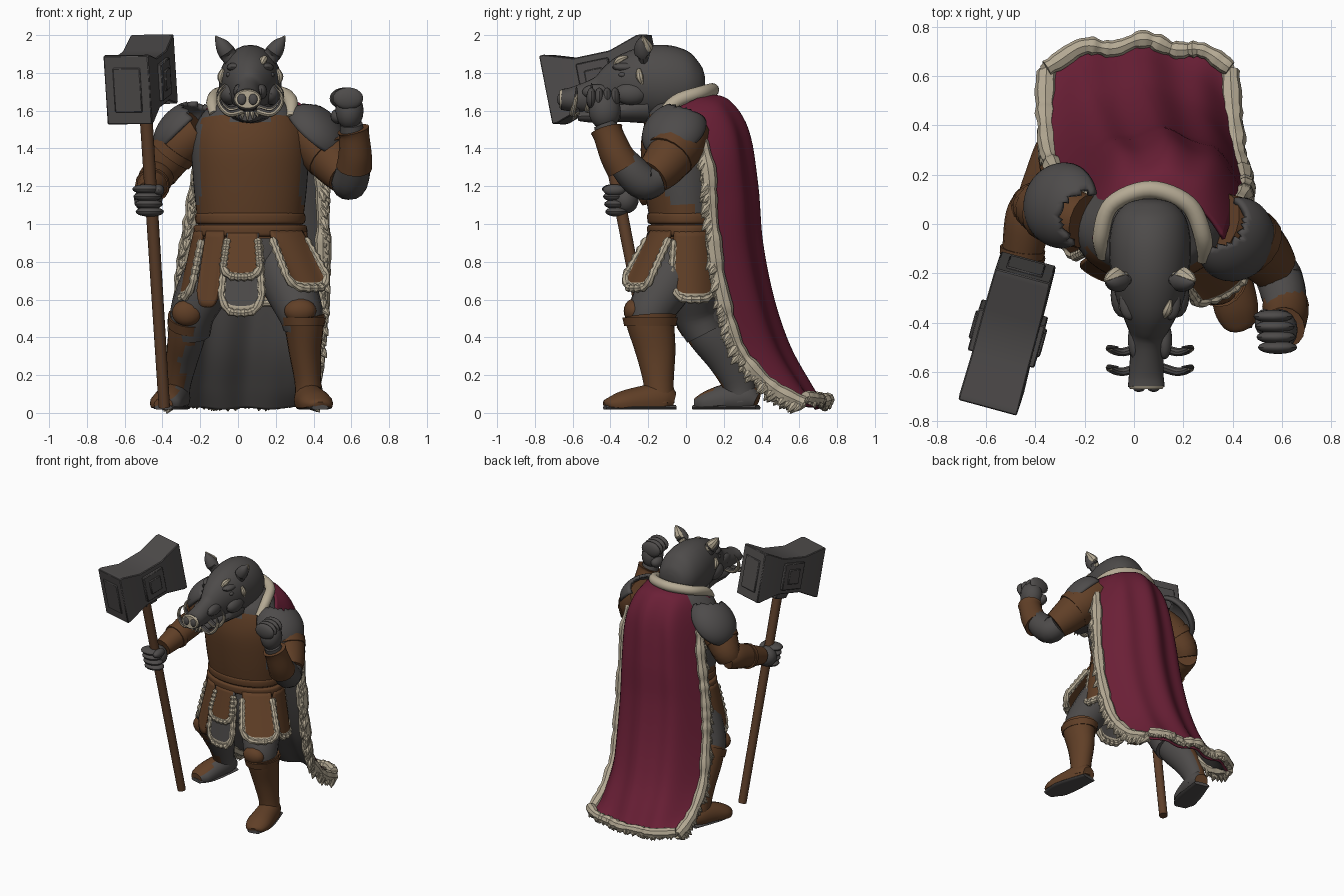
import bpy, bmesh, math, random
from mathutils import Vector, Matrix

random.seed(4)
if "Cube" in bpy.data.objects:
    bpy.data.objects.remove(bpy.data.objects["Cube"])


def material(name, *rgb):
    m = bpy.data.materials.new(name)
    m.use_nodes = True
    m.diffuse_color = (*rgb, 1)
    m.node_tree.nodes["Principled BSDF"].inputs["Base Color"].default_value = (*rgb, 1)
    return m


GREY = material("dark_hide", .075, .070, .068)
IRON = material("iron", .076, .071, .070)
LEATHER = material("brown_leather", .118, .050, .020)
WOOD = material("wood", .112, .050, .023)
RED = material("crimson_cloth", .145, .014, .037)
FUR = material("pale_fur", .46, .40, .295)
CX = .065                      # body centre line
made = []


def finish(bm, name, mats, rule=None):
    mats = mats if isinstance(mats, (list, tuple)) else [mats]
    bmesh.ops.recalc_face_normals(bm, faces=bm.faces)
    bm.normal_update()
    if rule:
        for f in bm.faces:
            f.material_index = rule(f.calc_center_median(), f.normal)
    me = bpy.data.meshes.new(name)
    bm.to_mesh(me)
    bm.free()
    ob = bpy.data.objects.new(name, me)
    for m in mats:
        me.materials.append(m)
    bpy.context.collection.objects.link(ob)
    made.append(ob)
    return ob


def smooth(pts, steps):
    """Catmull-Rom interpolation of equal length tuples."""
    out = []
    for i in range(len(pts) - 1):
        a, b, c, d = pts[max(i - 1, 0)], pts[i], pts[i + 1], pts[min(i + 2, len(pts) - 1)]
        for k in range(steps):
            t = k / steps
            out.append([q + t / 2 * (r - p + t * (2 * p - 5 * q + 4 * r - s + t * (3 * q - p - 3 * r + s)))
                        for p, q, r, s in zip(a, b, c, d)])
    return out + [list(pts[-1])]


def loft(name, paths, mats, sides=16, ref=(0, 1, 0), steps=4, floor=-9, phase=0, rule=None):
    """Skin rings (x, y, z, width[, height]) along each path."""
    bm = bmesh.new()
    for path in paths:
        st = smooth(path, steps)
        rings = []
        for i, s in enumerate(st):
            t = Vector(st[min(i + 1, len(st) - 1)][:3]) - Vector(st[max(i - 1, 0)][:3])
            side = t.cross(Vector(ref)).normalized()
            up = side.cross(t).normalized()
            ring = []
            for k in range(sides):
                a = phase + math.tau * k / sides
                p = Vector(s[:3]) + side * math.cos(a) * s[3] + up * math.sin(a) * s[-1]
                p.z = max(p.z, floor)
                ring.append(bm.verts.new(p))
            rings.append(ring)
        for r, q in zip(rings, rings[1:]):
            for k in range(sides):
                j = (k + 1) % sides
                bm.faces.new((r[k], r[j], q[j], q[k]))
        bm.faces.new(rings[0])
        bm.faces.new(rings[-1])
    return finish(bm, name, mats, rule)


def balls(name, items, mat):
    """Ellipsoids given as (centre, radii)."""
    bm = bmesh.new()
    for c, r in items:
        bmesh.ops.create_uvsphere(bm, u_segments=16, v_segments=10, radius=1,
                                  matrix=Matrix.Translation(c) @ Matrix.Diagonal((*r, 1)))
    return finish(bm, name, mat)


# Torso, pelvis and belt
def rings(*rows):
    return [(CX, y, z, rx, ry) for z, y, rx, ry in rows]


loft("torso", [rings((.92, 0, .27, .17), (1.02, 0, .28, .19), (1.2, -.01, .3, .21), (1.4, -.02, .31, .22),
                     (1.52, -.02, .29, .2), (1.62, 0, .22, .17), (1.68, 0, .14, .11))],
     [GREY, LEATHER], sides=48, rule=lambda c, n: int(
         c.y < .04 and c.z < 1.56 and (c.z < 1.1 or c.y < -.07 and abs(c.x - CX) < .262)))
loft("pelvis", [rings((.96, 0, .26, .16), (.8, 0, .26, .16), (.68, .01, .2, .13))], GREY, 28)
for i, (z, r) in enumerate(((.935, .285), (1.0, .275))):
    loft(f"belt_{i}", [rings((z, 0, r, .19), (z + .01, 0, r + .015, .203), (z + .05, 0, r + .015, .205),
                             (z + .06, 0, r, .195))], LEATHER, 36)


# Skirt flaps with fur hems
def flap(name, deg, half, top, drop, out, hem=True, body=LEATHER):
    bm = bmesh.new()
    d = Vector((math.sin(math.radians(deg)), -math.cos(math.radians(deg)), 0))
    n, grid = 12, []
    for i in range(n + 1):
        v = i / n
        row = []
        for j in range(n + 1):
            u = j / n * 2 - 1
            a = math.radians(deg + half * u * (.85 + .25 * v))
            p = Vector((CX + .29 * math.sin(a), -.195 * math.cos(a), top - drop * v * (1 - .22 * u ** 4)))
            row.append(bm.verts.new(p + d * out * v))
        grid.append(row)
    for i in range(n):
        for j in range(n):
            f = bm.faces.new((grid[i][j], grid[i + 1][j], grid[i + 1][j + 1], grid[i][j + 1]))
            f.material_index = int(hem and (j in (0, n - 1) and i > 2 or i > n - 2))
    border = [grid[i][0] for i in range(2, n)] + grid[n] + [grid[i][n] for i in range(n - 1, 1, -1)]
    border = [(*v.co, .017 + .008 * (k % 2)) for k, v in enumerate(border)]
    ob = finish(bm, name, [body, FUR])
    m = ob.modifiers.new("thickness", "SOLIDIFY")
    m.thickness, m.offset = .022, 0
    if hem:
        loft(name + "_fur", [border], FUR, 8, ref=d, steps=2)


flap("front_under_flap", -8, 20, .95, .42, .06, body=GREY)
flap("front_over_flap", -8, 18, .95, .23, .055)
flap("left_front_flap", 44, 28, .96, .3, .18)
flap("left_side_flap", 101, 34, .96, .36, .05)
flap("right_front_flap", -40, 14, .96, .4, .07, False)
flap("right_side_flap", -84, 30, .96, .35, .08)
flap("back_flap", 180, 45, .96, .38, .04)

# Left leg steps forward, right leg trails
loft("left_thigh", [[(.2, -.01, .82, .14), (.27, -.1, .68, .14), (.33, -.19, .53, .12), (.34, -.19, .44, .1)]], GREY)
loft("left_boot", [[(.345, -.19, .51, .115, .14), (.35, -.185, .46, .105, .125), (.355, -.16, .32, .085, .105),
                    (.37, -.145, .16, .07, .08), (.375, -.14, .05, .075, .08)]], LEATHER, 20)
loft("left_foot", [[(.365, -.065, .06, .05, .05), (.37, -.12, .07, .075, .09), (.39, -.22, .06, .085, .085),
                    (.415, -.34, .05, .09, .065), (.43, -.41, .045, .065, .035), (.435, -.43, .04, .03, .02)]],
     LEATHER, ref=(0, 0, 1), floor=.025)
loft("right_thigh", [[(-.09, .03, .82, .14), (-.17, .03, .68, .14), (-.24, .05, .53, .12), (-.25, .1, .42, .105)]], GREY)


def outer_side(c, n):
    return int(n.x < .4 and n.z > -.6 or c.x > 0)


loft("right_boot", [[(-.26, .06, .52, .1, .115), (-.27, .12, .42, .1, .115), (-.295, .215, .29, .085, .105),
                     (-.32, .28, .15, .07, .085), (-.325, .295, .06, .07, .08)]], [GREY, LEATHER], 24, rule=outer_side)
loft("right_foot", [[(-.31, .375, .06, .05, .045), (-.325, .31, .08, .075, .085), (-.355, .2, .07, .085, .08),
                     (-.385, .1, .05, .085, .06), (-.395, .05, .045, .05, .035)]], [GREY, LEATHER],
     ref=(0, 0, 1), floor=.025, rule=outer_side)
loft("soles", [[(.365, -.06, .028, .06, .015), (.41, -.3, .028, .088, .015), (.435, -.43, .028, .045, .015)],
               [(-.31, .38, .028, .06, .015), (-.365, .15, .028, .085, .015), (-.395, .045, .028, .05, .015)]],
     IRON, ref=(0, 0, 1), floor=.018)
balls("knee_pads", [((.33, -.275, .54), (.085, .055, .065)), ((-.27, -.045, .53), (.08, .05, .07))], LEATHER)
loft("boot_cuffs", [[(.345, -.19, .46, .112, .137), (.345, -.19, .505, .122, .147)],
                    [(-.265, .09, .46, .108, .122), (-.26, .065, .51, .112, .128)]], [GREY, LEATHER], 20, rule=outer_side)

# Arms
loft("left_upper_arm", [[(.34, 0, 1.5, .13), (.43, -.04, 1.42, .14), (.52, -.12, 1.31, .12), (.57, -.18, 1.25, .1)]],
     LEATHER, ref=(0, 0, 1))
loft("left_forearm", [[(.57, -.15, 1.24, .08), (.59, -.22, 1.22, .095), (.61, -.3, 1.29, .09), (.61, -.38, 1.4, .07),
                       (.6, -.43, 1.53, .06)]], GREY, ref=(1, 0, 0))
loft("left_bracer", [[(.615, -.33, 1.3, .095), (.62, -.37, 1.37, .088), (.615, -.41, 1.47, .08), (.61, -.42, 1.5, .086)]],
     LEATHER, ref=(1, 0, 0))
loft("right_upper_arm", [[(-.2, .01, 1.5, .11), (-.31, .04, 1.42, .12), (-.39, .07, 1.31, .105), (-.42, .06, 1.25, .09)]],
     LEATHER, ref=(0, 0, 1))
loft("right_forearm", [[(-.41, .09, 1.25, .08), (-.43, .03, 1.25, .092), (-.45, -.1, 1.21, .085),
                        (-.475, -.25, 1.16, .065)]], LEATHER, ref=(0, 0, 1))
loft("arm_bands", [[(-.325, .045, 1.405, .126), (-.355, .055, 1.365, .123)],
                   [(-.452, -.1, 1.207, .093), (-.456, -.13, 1.2, .09)],
                   [(.46, -.065, 1.39, .14), (.49, -.09, 1.355, .136)]], LEATHER, ref=(0, 0, 1), steps=1)

# Hands
fist = [((.59, -.43, 1.6), (.075, .085, .1)), ((.53, -.4, 1.57), (.04, .055, .04))]
fist += [((.565 + .006 * i, -.375 - .042 * i, 1.665), (.08, .027, .058)) for i in range(4)]
balls("left_fist", fist, GREY)
grip = [((-.475, -.32, 1.13), (.075, .07, .075))]
grip += [((-.485 + .006 * i, -.385 + .006 * i, 1.185 - .04 * i), (.075, .06, .026)) for i in range(4)]
balls("right_hand", grip + [((-.42, -.38, 1.18), (.03, .06, .03))], GREY)


# Shoulder pads, hollowed on the side of the neck
def shoulder_pad(name, loc, axis, hollow):
    q = Vector(axis).to_track_quat("Z", "Y").to_matrix().to_4x4()
    bm = bmesh.new()
    bmesh.ops.create_uvsphere(bm, u_segments=48, v_segments=24, radius=1)
    bmesh.ops.transform(bm, matrix=Matrix.Translation(loc) @ q @ Matrix.Diagonal((.175, .19, .13, 1)), verts=bm.verts)
    away = Vector(axis).normalized()
    gone = [v for v in bm.verts if (v.co - Vector(loc)).dot(away) < -.008
            or (v.co.xy - Vector(hollow)).length < .105]
    bmesh.ops.delete(bm, geom=gone, context="VERTS")
    m = finish(bm, name, IRON).modifiers.new("thickness", "SOLIDIFY")
    m.thickness = .025


shoulder_pad("left_shoulder_pad", (.405, -.06, 1.485), (.62, -.3, .75), (.34, .02))
shoulder_pad("right_shoulder_pad", (-.285, .075, 1.495), (-.68, .1, .72), (-.19, .02))

# Boar head
loft("head", [[(CX, .1, 1.74, .04, .04), (CX, .08, 1.74, .1, .1), (CX, .02, 1.74, .148, .165),
               (CX, -.08, 1.745, .166, .198), (CX, -.19, 1.75, .16, .195), (CX, -.3, 1.735, .138, .17),
               (.06, -.4, 1.7, .095, .13), (.055, -.47, 1.68, .07, .095), (.05, -.6, 1.66, .07, .065),
               (.05, -.66, 1.66, .075, .055)]], GREY, 28, ref=(0, 0, 1))
loft("lower_jaw", [[(CX, -.2, 1.62, .13, .09), (CX, -.35, 1.6, .1, .06), (.055, -.48, 1.575, .07, .04),
                    (.05, -.57, 1.57, .045, .025)]], GREY, ref=(0, 0, 1))
loft("snout_disc", [[(.05, -.655, 1.66, .074, .054), (.05, -.67, 1.66, .066, .046)]], FUR, 24, ref=(0, 0, 1), steps=1)
balls("nostrils", [((.05 + s * .03, -.668, 1.66), (.024, .014, .03)) for s in (-1, 1)], GREY)
balls("eyes", [((CX + s * .112, -.335, 1.79), (.016, .022, .014)) for s in (-1, 1)], IRON)
balls("brows_and_cheeks", [((CX + s * a, b, c), r) for s in (-1, 1) for a, b, c, r in (
    (.08, -.32, 1.83, (.045, .07, .025)), (.11, -.29, 1.69, (.05, .09, .06)), (.06, -.47, 1.7, (.03, .08, .04)))], GREY)
loft("cheek_tufts", [[(CX + s * .143, -.25, 1.82, .01), (CX + s * .155, -.245, 1.78, .02), (CX + s * .148, -.23, 1.74, .008)]
                     for s in (-1, 1)], FUR, 8)
loft("brow_tuft", [[(.12, -.38, 1.84, .008), (.135, -.35, 1.87, .02), (.15, -.31, 1.885, .006)]], FUR, 8, ref=(0, 0, 1))
for s, n in ((1, "left"), (-1, "right")):
    def path(*pts):
        return [(CX + s * p[0], *p[1:]) for p in pts]
    loft(n + "_ear", [path((.09, -.22, 1.86, .04, .03), (.125, -.23, 1.91, .046, .025), (.155, -.235, 1.955, .033, .015),
                           (.18, -.235, 1.99, .004))], GREY, 12)
    loft(n + "_ear_tuft", [path((.1, -.205, 1.89, .02, .012), (.135, -.207, 1.93, .034, .014),
                                (.168, -.222, 1.97, .02, .012), (.184, -.23, 1.996, .004))], FUR, 8)
    loft(n + "_tusks", [path((.04, y, z, .019), (.11, y - .02, z - .015, .018), (.16, y - .01, z + .03, .014),
                             (.165, y, z + .085, .01), (.13, y, z + .125, .003))
                        for y, z in ((-.58, 1.6), (-.5, 1.62))], [FUR, GREY], 10, rule=lambda c, n: int(n.z > .3))
loft("chin_fur", [[(.05 + .025 * i, -.57, 1.59, .012), (.05 + .028 * i, -.6, 1.55 + .008 * abs(i), .003)]
                  for i in range(-2, 3)], FUR, 6, ref=(1, 0, 0), steps=1)

# Cape: rows of left x, right x, back z, back y, edge z, edge y
CAPE = smooth([(-.17, .37, 1.69, .11, 1.61, -.06), (-.18, .41, 1.655, .22, 1.48, .06), (-.2, .44, 1.5, .315, 1.3, .115),
               (-.245, .45, 1.2, .365, 1.05, .135), (-.285, .45, .9, .39, .8, .16), (-.315, .44, .6, .45, .55, .21),
               (-.345, .42, .35, .535, .32, .29), (-.36, .4, .15, .645, .14, .45), (-.355, .39, .03, .72, .05, .62)], 6)


def cape_point(i, s):
    xl, xr, zb, yb, ze, ye = CAPE[i]
    w = abs(s) ** 2.8
    fold = .018 * math.sin(s * 9 + 1) * min(1, i / 14) * (1 - w)
    return Vector((xl + (xr - xl) * (s + 1) / 2, yb + (ye - yb) * w + fold, zb + (ze - zb) * w + fold * .3))


bm = bmesh.new()
N, last = 40, len(CAPE) - 1
grid = [[bm.verts.new(cape_point(i, j / N * 2 - 1)) for j in range(N + 1)] for i in range(last + 1)]
for a, b in zip(grid, grid[1:]):
    for j in range(N):
        bm.faces.new((a[j], b[j], b[j + 1], a[j + 1]))
cape = finish(bm, "cape", [RED, GREY])
if sum(p.normal.y for p in cape.data.polygons) < 0:
    cape.data.flip_normals()
m = cape.modifiers.new("lining", "SOLIDIFY")
m.thickness, m.offset, m.material_offset = .016, -1, 1


# Shaggy fur trims
def fur(name, pts, ref, pull, size):
    tufts = [[(*p, size * random.uniform(.8, 1.15)) for p in pts]]
    for p, q in zip(pts, pts[1:]):
        for t in (0, .5):
            c = p.lerp(q, t)
            tip = c + Vector(pull) * random.uniform(.7, 1.2) + Vector((random.uniform(-.02, .02), 0, 0))
            tufts.append([(*c, size * .8), (*c.lerp(tip, .55), size * .55), (*tip, .002)])
    loft(name, tufts, FUR, 8, ref=ref, steps=2)


for s, n in ((1, "left"), (-1, "right")):
    fur(f"cape_{n}_fur", [cape_point(i, s) for i in range(6, last + 1)], (1, 0, 0), (s * .025, -.045, -.055), .04)
hem = Vector((0, .012, .035))
fur("cape_bottom_fur", [cape_point(last, j / 20 - 1) + hem for j in range(41)], (0, 0, 1), (0, .015, -.045), .034)
loft("fur_collar", [smooth([(-.125, -.13, 1.58, .026), (-.135, -.05, 1.65, .033), (-.09, .08, 1.695, .034),
                            (CX, .14, 1.71, .036), (.22, .08, 1.695, .036), (.28, -.05, 1.65, .036),
                            (.28, -.14, 1.56, .03)], 6)], FUR, 12, ref=(0, 0, 1), steps=1)

# War hammer
low, high = Vector((-.39, -.14, .03)), Vector((-.49, -.45, 1.62))
loft("hammer_handle", [[(*low, .03), (*high, .034)]], WOOD, 14, steps=1)
up = (high - low).normalized()
mid = Vector((-.512, -.445, 1.765))
along = Vector((.155, .57, 0))
along = (along - up * along.dot(up)).normalized()
across = along.cross(up)


def block(name, axis, ref, *sections):
    r = math.sqrt(2)
    ob = loft(name, [[(*(mid + axis * t), w * r, h * r) for t, w, h in sections]], IRON, 4, ref=ref, steps=1,
              phase=math.pi / 4)
    b = ob.modifiers.new("edges", "BEVEL")
    b.width = .005


block("hammer_head", along, up, (-.282, .122, .185), (-.255, .124, .185), (-.1, .12, .135), (.1, .12, .135),
      (.26, .117, .185), (.285, .114, .185))
block("hammer_face_plates", along, up, (-.29, .075, .12), (.293, .075, .12))
block("hammer_side_plates", across, up, (-.14, .09, .1), (.14, .09, .1))
block("hammer_side_bosses", across, up, (-.15, .05, .055), (.15, .05, .055))
block("hammer_socket", up, along, (-.2, .05, .05), (-.1, .07, .07))

# Smooth shading with crisp edges
bpy.ops.object.select_all(action="DESELECT")
for ob in made:
    ob.select_set(True)
bpy.context.view_layer.objects.active = made[0]
bpy.ops.object.shade_smooth_by_angle(angle=math.radians(35))
